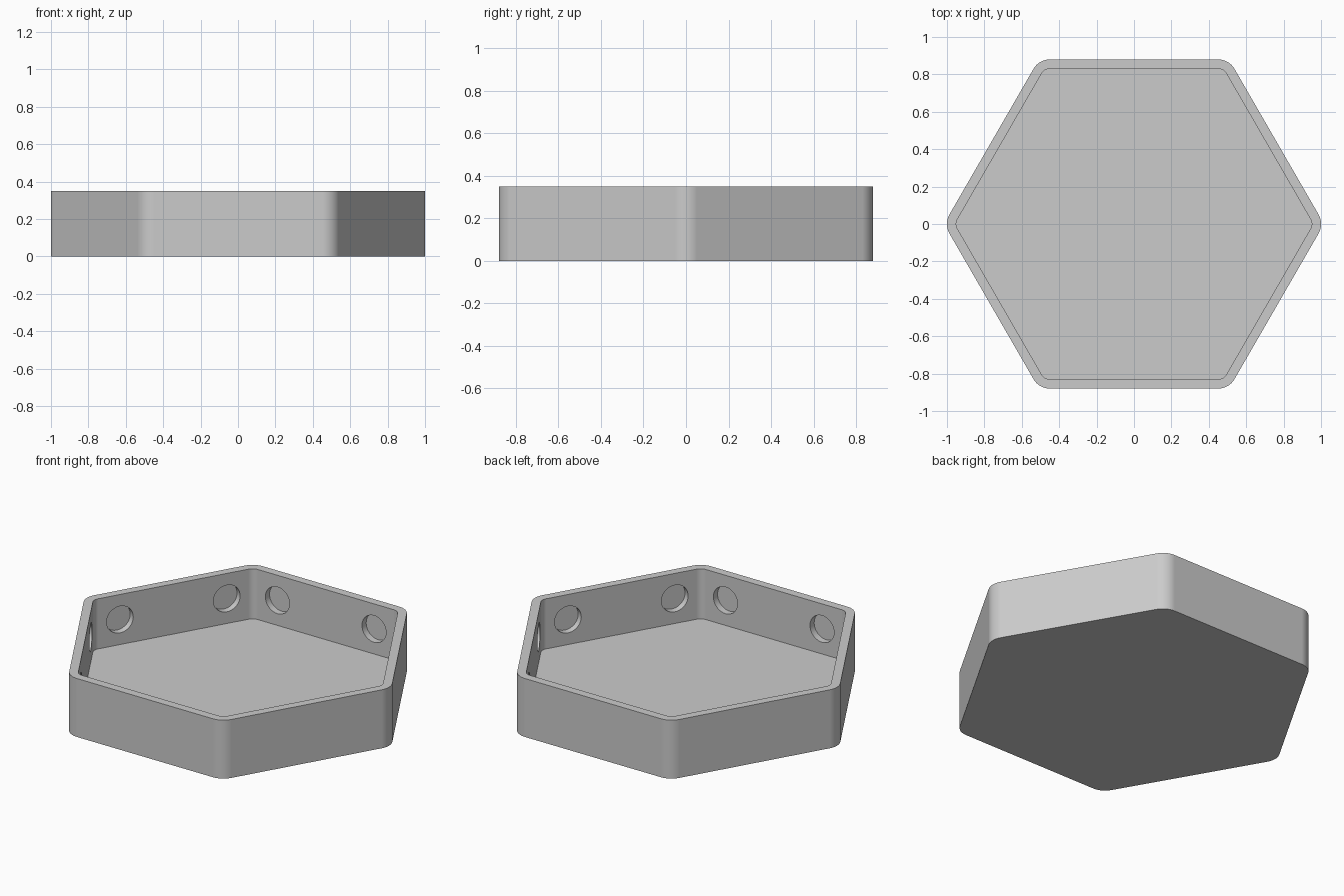
import bpy, bmesh
from math import cos, sin, pi, radians
from mathutils import Matrix, Vector

cube = bpy.data.objects.get("Cube")
if cube:
    bpy.data.objects.remove(cube, do_unlink=True)

HEIGHT, FLOOR = 0.35, 0.05
OUTER, INNER = 0.88, 0.83          # centre-to-wall distances
HOLE_R, HOLE_DEPTH, HOLE_SIDE = 0.08, 0.04, 0.32
ARC_STEPS = 8

grey = bpy.data.materials.new("light_grey")
grey.use_nodes = True
colour = (0.6, 0.6, 0.6, 1)
grey.diffuse_color = colour
grey.node_tree.nodes["Principled BSDF"].inputs["Base Color"].default_value = colour


def rounded_hexagon(bm, apothem, radius, z):
    """Ring of vertices around a hexagon with rounded corners."""
    ring = []
    for k in range(6):
        mid = k * pi / 3
        centre = Vector((cos(mid), sin(mid), 0)) * (apothem - radius) / cos(pi / 6)
        for i in range(ARC_STEPS + 1):
            a = mid - pi / 6 + i * pi / 3 / ARC_STEPS
            ring.append(bm.verts.new(centre + Vector((radius * cos(a), radius * sin(a), z))))
    return ring


def make_object(name, bm):
    bmesh.ops.recalc_face_normals(bm, faces=bm.faces)
    mesh = bpy.data.meshes.new(name)
    bm.to_mesh(mesh)
    bm.free()
    mesh.materials.append(grey)
    obj = bpy.data.objects.new(name, mesh)
    bpy.context.collection.objects.link(obj)
    return obj


# Tray: outer wall, rim, inner wall and floor as one closed shell
bm = bmesh.new()
rings = [rounded_hexagon(bm, OUTER, 0.1, 0),
         rounded_hexagon(bm, OUTER, 0.1, HEIGHT),
         rounded_hexagon(bm, INNER, 0.05, HEIGHT),
         rounded_hexagon(bm, INNER, 0.05, FLOOR)]
for low, high in zip(rings, rings[1:]):
    for i in range(len(low)):
        j = (i + 1) % len(low)
        bm.faces.new((low[i], low[j], high[j], high[i]))
bm.faces.new(rings[0])
bm.faces.new(rings[-1])
tray = make_object("hexagonal_tray", bm)

# Cutters: two round blind pockets on the inside of every wall
bm = bmesh.new()
for k in range(6):
    for side in (-HOLE_SIDE, HOLE_SIDE):
        place = (Matrix.Rotation(radians(30 + 60 * k), 4, 'Z')
                 @ Matrix.Translation((INNER, side, (HEIGHT + FLOOR) / 2))
                 @ Matrix.Rotation(pi / 2, 4, 'Y'))
        bmesh.ops.create_cone(bm, cap_ends=True, segments=40, radius1=HOLE_R,
                              radius2=HOLE_R, depth=2 * HOLE_DEPTH, matrix=place)
cutter = make_object("pocket_cutter", bm)
cutter.hide_render = True

bpy.ops.object.select_all(action='DESELECT')
tray.select_set(True)
bpy.context.view_layer.objects.active = tray
cut = tray.modifiers.new("pockets", 'BOOLEAN')
cut.operation = 'DIFFERENCE'
cut.solver = 'EXACT'
cut.object = cutter
bpy.ops.object.modifier_apply(modifier=cut.name)
bpy.data.objects.remove(cutter, do_unlink=True)

# Smooth corners, flat walls
bpy.ops.object.shade_smooth_by_angle(angle=radians(30))
tray.modifiers.new("flat_walls", 'WEIGHTED_NORMAL').keep_sharp = True
